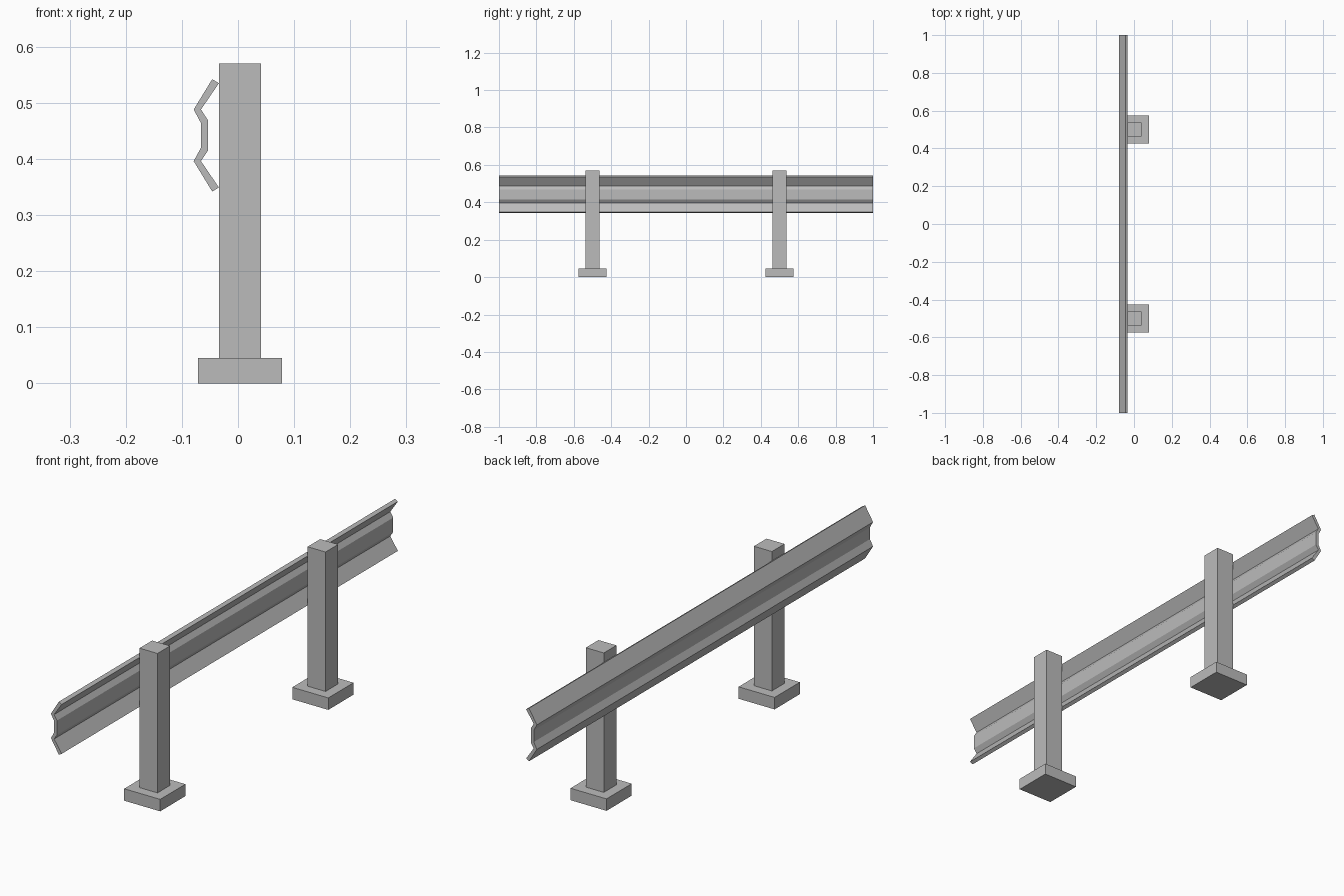
import bpy
import bmesh

cube = bpy.data.objects.get("Cube")
if cube:
    bpy.data.objects.remove(cube, do_unlink=True)

# Single galvanised grey
grey = bpy.data.materials.new("galvanised_grey")
grey.use_nodes = True
colour = (0.5, 0.5, 0.5, 1)
grey.diffuse_color = colour
grey.node_tree.nodes["Principled BSDF"].inputs["Base Color"].default_value = colour


def extrude(name, outline, direction):
    """Solid made by sweeping a closed outline along a direction."""
    bm = bmesh.new()
    face = bm.faces.new([bm.verts.new(p) for p in outline])
    swept = bmesh.ops.extrude_face_region(bm, geom=[face], use_keep_orig=True)
    moved = [v for v in swept["geom"] if isinstance(v, bmesh.types.BMVert)]
    bmesh.ops.translate(bm, vec=direction, verts=moved)
    bmesh.ops.recalc_face_normals(bm, faces=bm.faces)
    mesh = bpy.data.meshes.new(name)
    bm.to_mesh(mesh)
    bm.free()
    mesh.materials.append(grey)
    obj = bpy.data.objects.new(name, mesh)
    bpy.context.collection.objects.link(obj)
    return obj


def square_block(name, x, y, half, bottom, top):
    corners = [(-1, -1), (1, -1), (1, 1), (-1, 1)]
    outline = [(x + half * i, y + half * j, bottom) for i, j in corners]
    return extrude(name, outline, (0, 0, top - bottom))


# Two posts, each on a square foot
for side, y in (("front", -0.5), ("back", 0.5)):
    square_block(side + "_foot", 0.0035, y, 0.075, 0, 0.045)
    square_block(side + "_post", 0.0035, y, 0.0375, 0.045, 0.57)

# Corrugated rail: upper half of the section, mirrored about its middle height
middle = 0.442
outer = [(-0.046, 0.1), (-0.079, 0.046), (-0.066, 0.022)]
inner = [(-0.034, 0.093), (-0.066, 0.046), (-0.0535, 0.027)]


def full_height(half):
    return half + [(x, -z) for x, z in reversed(half)]


section = full_height(outer) + full_height(inner)[::-1]
extrude("guard_rail", [(x, -1, middle + z) for x, z in section], (0, 2, 0))
